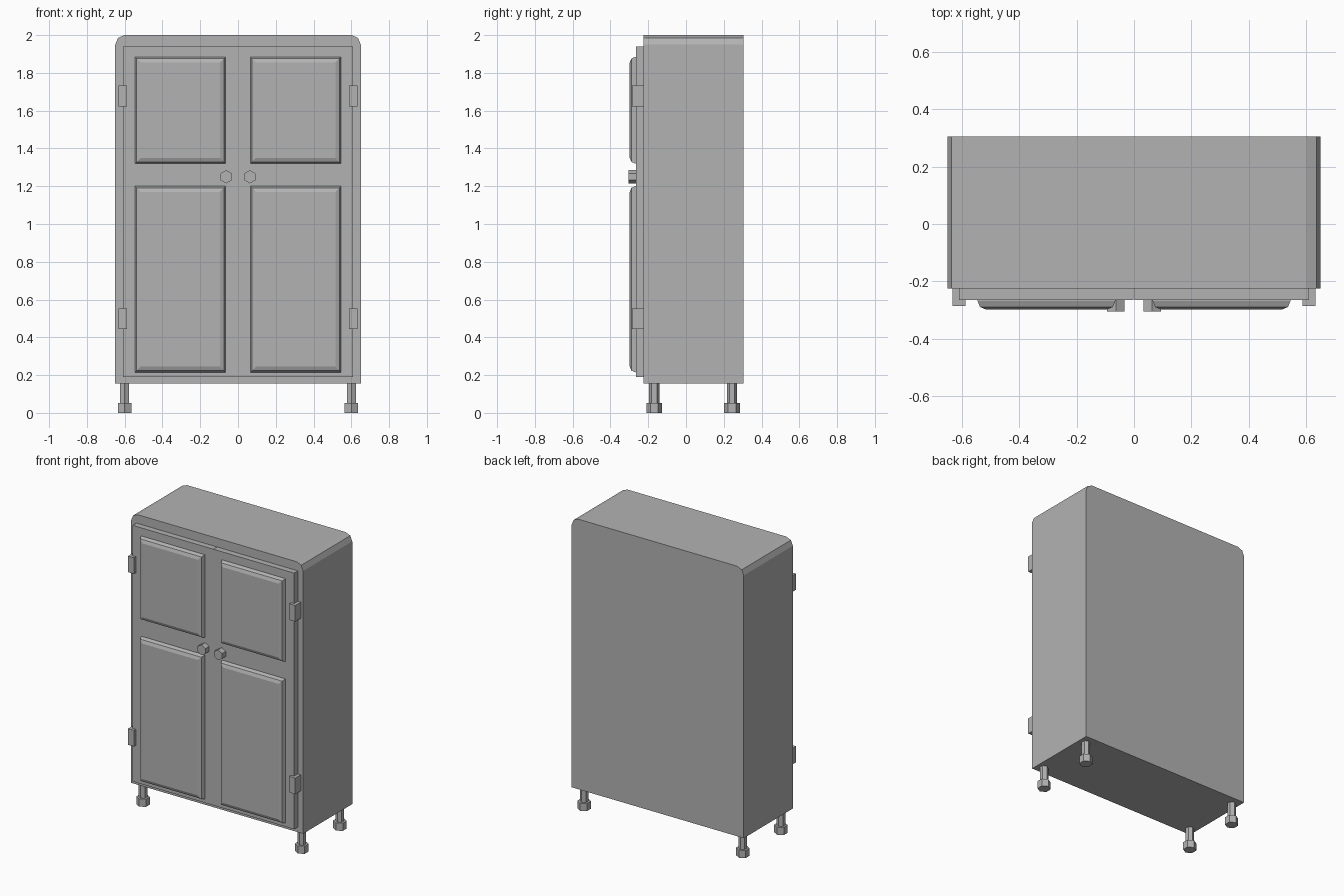
import bpy, bmesh, math
from mathutils import Matrix, Vector

cube = bpy.data.objects.get("Cube")
if cube:
    bpy.data.objects.remove(cube, do_unlink=True)

grey = bpy.data.materials.new("plain grey")
grey.use_nodes = True
colour = (0.45, 0.45, 0.45, 1)
grey.diffuse_color = colour
grey.node_tree.nodes["Principled BSDF"].inputs["Base Color"].default_value = colour


def finish(name, bm):
    mesh = bpy.data.meshes.new(name)
    bmesh.ops.recalc_face_normals(bm, faces=bm.faces)
    bm.to_mesh(mesh)
    bm.free()
    mesh.materials.append(grey)
    obj = bpy.data.objects.new(name, mesh)
    bpy.context.collection.objects.link(obj)
    return obj


def box(name, lo, hi, edge_rule=None, radius=0, segments=2):
    """Box between two corners, rounding the edges chosen by edge_rule."""
    lo, hi = Vector(lo), Vector(hi)
    bm = bmesh.new()
    bmesh.ops.create_cube(bm, size=1, matrix=Matrix.Translation((lo + hi) / 2)
                          @ Matrix.Diagonal((*(hi - lo), 1)))
    if edge_rule:
        edges = [e for e in bm.edges if edge_rule(*(v.co for v in e.verts))]
        bmesh.ops.bevel(bm, geom=edges, offset=radius, segments=segments,
                        profile=0.5, affect='EDGES')
    return finish(name, bm)


def hex_prism(name, centre, radius, depth, rotation):
    bm = bmesh.new()
    bmesh.ops.create_cone(bm, cap_ends=True, segments=6, radius1=radius,
                          radius2=radius, depth=depth,
                          matrix=Matrix.Translation(centre) @ rotation)
    return finish(name, bm)


upright = Matrix.Identity(4)
facing_front = Matrix.Rotation(math.pi / 2, 4, 'X')

# Cabinet body with rounded upper side edges
box("cabinet_body", (-0.65, -0.225, 0.155), (0.65, 0.305, 2.0),
    lambda a, b: min(a.z, b.z) > 1.9 and abs(a.x - b.x) < 0.01, 0.05)

for side, s in (("left", 1), ("right", -1)):
    def span(x0, x1):
        return sorted((s * x0, s * x1))

    # Door
    x0, x1 = span(0.001, 0.61)
    box(f"{side}_door", (x0, -0.265, 0.19), (x1, -0.225, 1.94))

    # Raised panels with rounded front edges
    x0, x1 = span(0.065, 0.545)
    for level, z0, z1 in (("lower", 0.215, 1.2), ("upper", 1.32, 1.885)):
        box(f"{side}_{level}_panel", (x0, -0.298, z0), (x1, -0.26, z1),
            lambda a, b: max(a.y, b.y) < -0.29, 0.03)

    # Hinges
    x0, x1 = span(0.587, 0.632)
    for level, z in (("lower", 0.498), ("upper", 1.677)):
        box(f"{side}_{level}_hinge", (x0, -0.285, z - 0.055), (x1, -0.22, z + 0.055))

    # Knob
    hex_prism(f"{side}_knob", (s * 0.063, -0.283, 1.25), 0.035, 0.044, facing_front)

    # Legs with hexagonal feet
    for end, y in (("front", -0.168), ("back", 0.243)):
        hex_prism(f"{side}_{end}_leg", (s * 0.6, y, 0.1), 0.027, 0.115, upright)
        hex_prism(f"{side}_{end}_foot", (s * 0.6, y, 0.026), 0.042, 0.052, upright)
